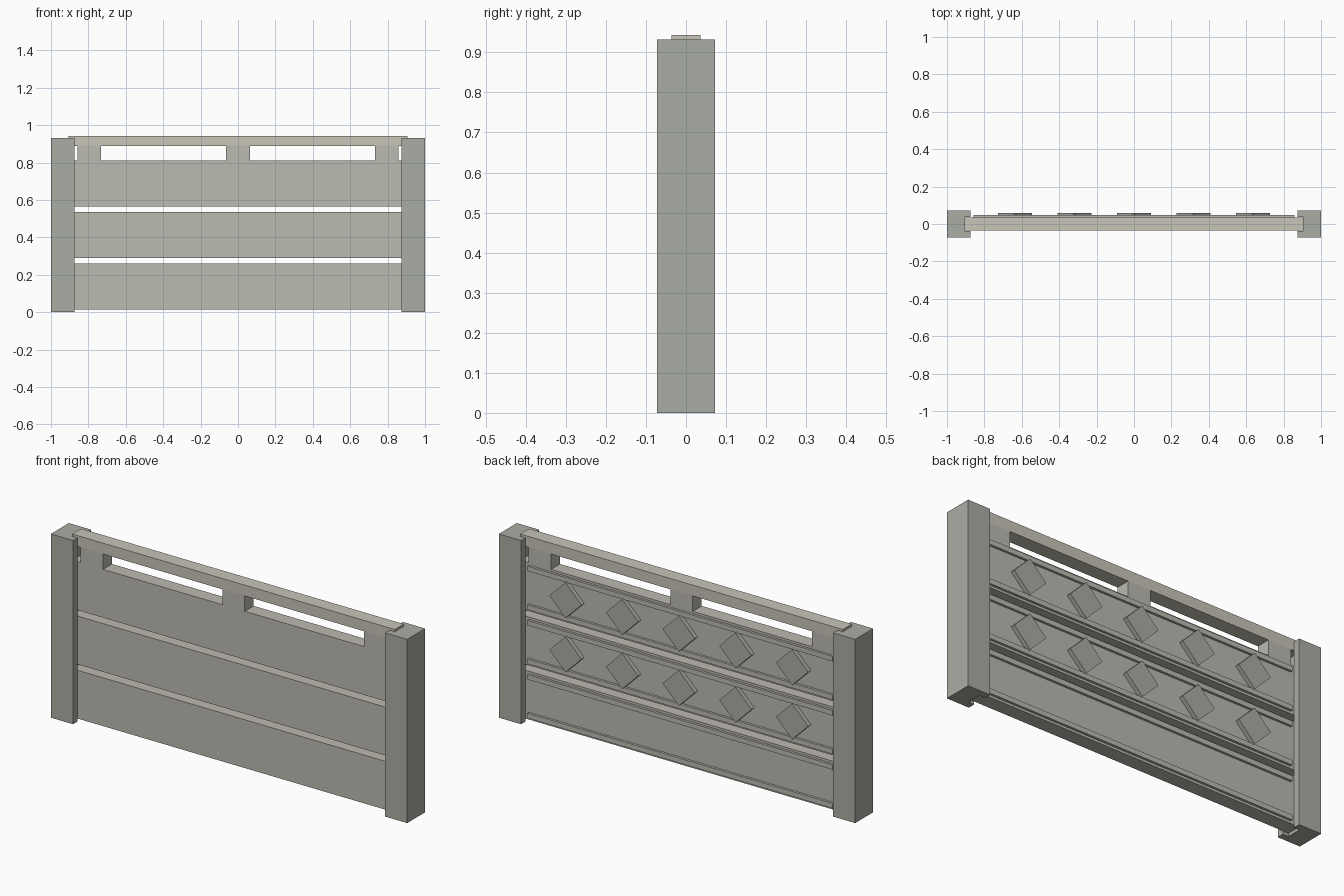
import bpy
import bmesh
from mathutils import Matrix

if "Cube" in bpy.data.objects:
    bpy.data.objects.remove(bpy.data.objects["Cube"])


def material(name, color):
    m = bpy.data.materials.new(name)
    m.diffuse_color = color
    m.use_nodes = True
    m.node_tree.nodes["Principled BSDF"].inputs["Base Color"].default_value = m.diffuse_color
    return m


post_mat = material("post_grey", (0.40, 0.42, 0.37, 1))
panel_mat = material("panel_grey", (0.50, 0.49, 0.44, 1))
rail_mat = material("rail_grey", (0.58, 0.56, 0.48, 1))


def finish(name, bm, mat):
    bmesh.ops.recalc_face_normals(bm, faces=bm.faces)
    me = bpy.data.meshes.new(name)
    bm.to_mesh(me)
    bm.free()
    ob = bpy.data.objects.new(name, me)
    bpy.context.collection.objects.link(ob)
    me.materials.append(mat)
    return ob


def box(name, x, y, z, mat, turn=0):
    # box from its ranges, optionally turned about y through its centre
    bm = bmesh.new()
    size = [r[1] - r[0] for r in (x, y, z)]
    mid = [(r[0] + r[1]) / 2 for r in (x, y, z)]
    mtx = (Matrix.Translation(mid) @ Matrix.Rotation(turn, 4, 'Y')
           @ Matrix.Diagonal((*size, 1)))
    bmesh.ops.create_cube(bm, size=1, matrix=mtx)
    return finish(name, bm, mat)


def post(name, side):
    # grooved post: U-shaped section pulled upward
    pts = [(1, -.072), (1, .072), (.875, .072), (.875, .037),
           (.906, .037), (.906, -.037), (.875, -.037), (.875, -.072)]
    bm = bmesh.new()
    face = bm.faces.new([bm.verts.new((side * x, y, 0)) for x, y in pts])
    top = bmesh.ops.extrude_face_region(bm, geom=[face])
    verts = [g for g in top["geom"] if isinstance(g, bmesh.types.BMVert)]
    bmesh.ops.translate(bm, verts=verts, vec=(0, 0, .932))
    return finish(name, bm, post_mat)


post("left_post", -1)
post("right_post", 1)

# Three panels with trim strips on the back
T = .036
for i, z0 in enumerate((.015, .29, .565)):
    z1 = z0 + .245
    box(f"panel_{i}", (-.905, .905), (-T, T), (z0, z1), panel_mat)
    for label, z in (("lower", z0 + .012), ("upper", z1 - .037)):
        box(f"{label}_trim_{i}", (-.857, .857), (T - .005, .048), (z, z + .025), panel_mat)
    # Diamond ornaments on the upper two panels
    if i > 0:
        zc = (z0 + z1) / 2
        for k in range(-2, 3):
            xc, h = k * .318, .064
            box(f"diamond_{i}_{k + 2}", (xc - h, xc + h), (T - .005, .058),
                (zc - h, zc + h), post_mat, turn=0.7853982)

# Spacer blocks and top rail
for label, x in (("left", -.795), ("middle", 0), ("right", .795)):
    box(f"{label}_spacer", (x - .063, x + .063), (-T, T), (.81, .89), panel_mat)
box("top_rail", (-.905, .905), (-T, T), (.888, .943), rail_mat)
